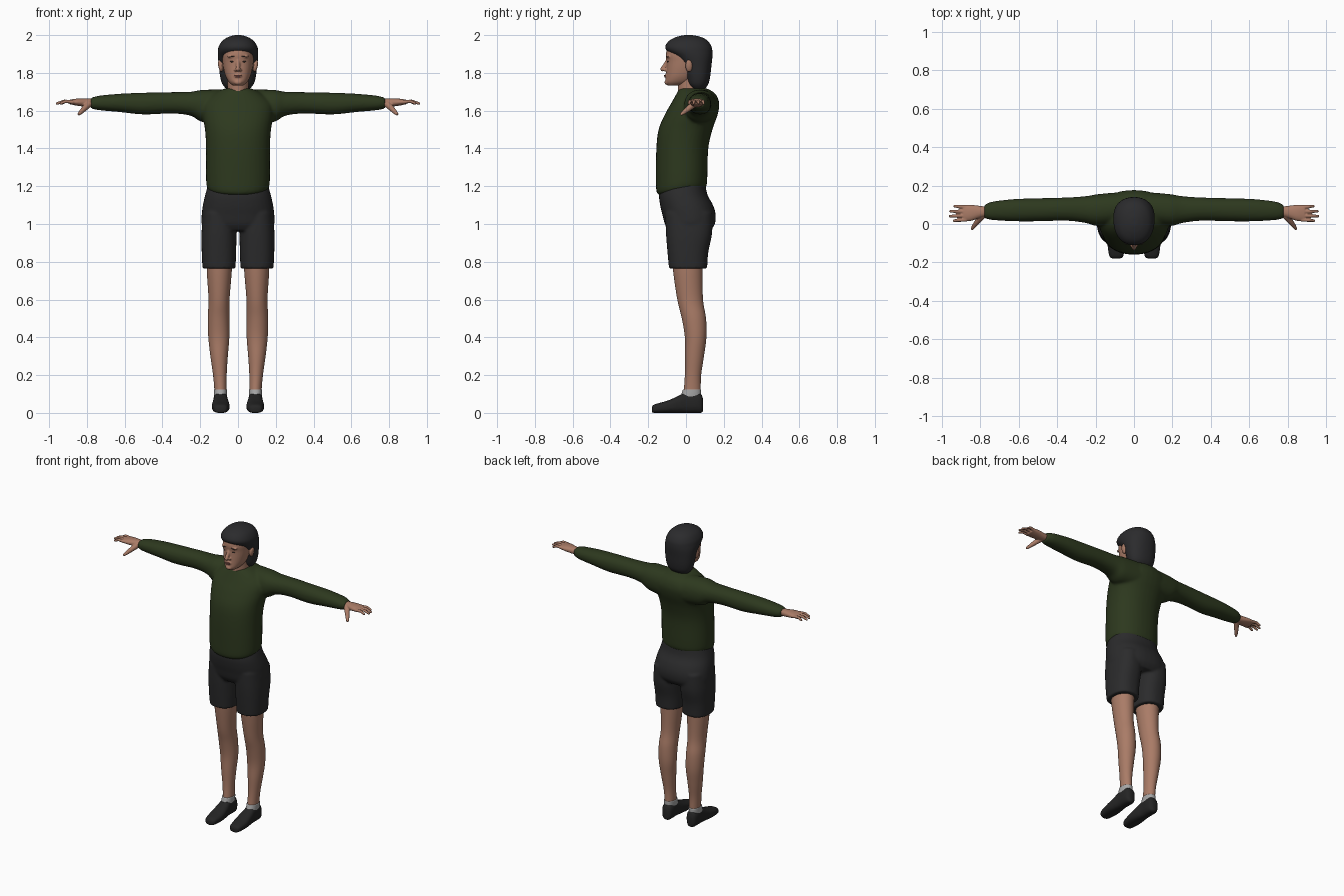
import bpy, bmesh, math
from mathutils import Matrix, Vector
from mathutils.bvhtree import BVHTree

cube = bpy.data.objects.get("Cube")
if cube:
    bpy.data.objects.remove(cube, do_unlink=True)


def material(name, r, g, b):
    mat = bpy.data.materials.new(name)
    mat.use_nodes = True
    mat.diffuse_color = (r, g, b, 1)
    shader = mat.node_tree.nodes["Principled BSDF"]
    shader.inputs["Base Color"].default_value = (r, g, b, 1)
    shader.inputs["Roughness"].default_value = 0.8
    return mat


SKIN = material("skin", .40, .20, .135)
GREEN = material("dark green knit", .026, .040, .013)
CLOTH = material("charcoal cloth", .024, .024, .025)
HAIR = material("black hair", .024, .024, .026)
SHOE = material("black shoe", .018, .018, .018)
GREY = material("light grey", .38, .38, .38)
LIPS = material("lip", .27, .10, .08)
EYE = material("dark eye", .05, .035, .03)


def catmull(rows, steps=5):
    """Smoothly resample rows of numbers."""
    out = []
    for i in range(len(rows) - 1):
        a, b, c, d = (rows[max(0, min(len(rows) - 1, i + k))] for k in (-1, 0, 1, 2))
        for s in range(steps):
            t = s / steps
            out.append([q + t / 2 * (r - p + t * (2 * p - 5 * q + 4 * r - w + t * (3 * (q - r) + w - p)))
                        for p, q, r, w in zip(a, b, c, d)])
    return out + [list(rows[-1])]


def loft(bm, axis, rows, side=1, power=2.2, segments=36):
    """Skin rings given as (position, u low, u high, v low, v high) along an axis."""
    place = {"x": lambda t, u, v: (side * t, u, v),
             "y": lambda t, u, v: (side * u, t, v),
             "z": lambda t, u, v: (side * u, v, t)}[axis]

    def bulge(value):
        return math.copysign(abs(value) ** (2 / power), value)

    rings = []
    for t, ulo, uhi, vlo, vhi in catmull(rows):
        ring = []
        for k in range(segments):
            angle = math.tau * k / segments
            u = (ulo + uhi) / 2 + (uhi - ulo) / 2 * bulge(math.cos(angle))
            v = (vlo + vhi) / 2 + (vhi - vlo) / 2 * bulge(math.sin(angle))
            ring.append(bm.verts.new(place(t, u, v)))
        rings.append(ring)
    for low, high in zip(rings, rings[1:]):
        for k in range(segments):
            n = (k + 1) % segments
            bm.faces.new((low[k], low[n], high[n], high[k]))
    bm.faces.new(rings[0])
    bm.faces.new(rings[-1])


def body(bm, rows, **options):
    """Upright loft symmetric in x, given as (z, half width, front, back)."""
    loft(bm, "z", [(z, -w, w, f, b) for z, w, f, b in rows], **options)


def blob(bm, centre, radii, tilt=0):
    matrix = Matrix.Translation(centre) @ Matrix.Rotation(tilt, 4, "Y") @ Matrix.Diagonal((*radii, 1))
    bmesh.ops.create_uvsphere(bm, u_segments=20, v_segments=12, radius=1, matrix=matrix)


def tube(bm, points, r0, r1):
    """Tapered chain of rounded pieces."""
    points = [Vector(p) for p in points]
    radii = [r0 + (r1 - r0) * i / (len(points) - 1) for i in range(len(points))]
    for p, r in zip(points, radii):
        blob(bm, p, (r, r, r))
    for p, q, a, b in zip(points, points[1:], radii, radii[1:]):
        matrix = Matrix.Translation((p + q) / 2) @ (q - p).to_track_quat("Z", "Y").to_matrix().to_4x4()
        bmesh.ops.create_cone(bm, cap_ends=True, segments=16, radius1=a, radius2=b,
                              depth=(q - p).length, matrix=matrix)


def finish(bm, name, mats, voxel=0, relax=5, cuts=(), rule=None):
    """Make the object, optionally fuse its pieces, then cut and colour its faces."""
    bmesh.ops.recalc_face_normals(bm, faces=bm.faces[:])
    mesh = bpy.data.meshes.new(name)
    bm.to_mesh(mesh)
    obj = bpy.data.objects.new(name, mesh)
    bpy.context.collection.objects.link(obj)
    if voxel:
        fuse = obj.modifiers.new("fuse", "REMESH")
        fuse.mode, fuse.voxel_size = "VOXEL", voxel
        soften = obj.modifiers.new("soften", "SMOOTH")
        soften.factor, soften.iterations = 0.5, relax
        bpy.context.view_layer.update()
        graph = bpy.context.evaluated_depsgraph_get()
        mesh = bpy.data.meshes.new_from_object(obj.evaluated_get(graph))
        obj.modifiers.clear()
        obj.data = mesh
    bm.clear()
    bm.from_mesh(mesh)
    for point, normal in cuts:
        bmesh.ops.bisect_plane(bm, geom=bm.verts[:] + bm.edges[:] + bm.faces[:],
                               plane_co=point, plane_no=normal)
    for face in bm.faces:
        face.smooth = True
        face.material_index = rule(face.calc_center_median()) if rule else 0
    bm.to_mesh(mesh)
    mesh.materials.clear()
    for mat in mats:
        mesh.materials.append(mat)
    return obj


# Sweater: torso and sleeves fused, with a V neckline and a drooping hem
bm = bmesh.new()
body(bm, [(1.18, .145, -.135, .09), (1.20, .164, -.155, .108), (1.25, .169, -.159, .113),
          (1.4, .169, -.157, .118), (1.5, .175, -.145, .14), (1.58, .188, -.112, .168),
          (1.64, .185, -.078, .176), (1.69, .13, -.05, .155), (1.718, .07, -.035, .11)])
for v in bm.verts:
    v.co.z -= .035 * max(0, -v.co.y / .16) * max(0, min(1, (1.3 - v.co.z) / .1))
for side in (1, -1):
    loft(bm, "x", [(.08, .0, .165, 1.53, 1.712), (.19, -.01, .155, 1.54, 1.71), (.25, .005, .145, 1.573, 1.70),
                   (.35, .017, .138, 1.585, 1.698), (.5, .014, .134, 1.58, 1.695), (.62, .014, .13, 1.592, 1.69),
                   (.73, .02, .118, 1.602, 1.68), (.765, .026, .106, 1.608, 1.672), (.78, .03, .1, 1.612, 1.668)],
         side=side)
notch = 1.668
finish(bm, "sweater", [GREEN, SKIN], .008, 6,
       cuts=[((0, 0, notch), (s * .8, 0, -1)) for s in (1, -1)],
       rule=lambda c: int(c.z > notch + abs(c.x) * .8 and c.y < .01 and abs(c.x) < .06))

# Shorts with the shirt tail above the waistband
bm = bmesh.new()
body(bm, [(1.24, .15, -.13, .1), (1.16, .172, -.143, .112), (1.1, .186, -.137, .143),
          (1.05, .192, -.125, .157), (1.0, .192, -.112, .153), (.965, .17, -.09, .13)], power=2.3)
for side in (1, -1):
    loft(bm, "z", [(1.06, .01, .185, -.11, .14), (.95, .008, .193, -.106, .138),
                   (.85, .01, .192, -.098, .118), (.764, .013, .188, -.09, .112)], side=side, power=2.4)
waist = 1.105
finish(bm, "shorts", [CLOTH, GREEN], .008, 4, cuts=[((0, 0, waist), (0, 0, 1))],
       rule=lambda c: int(c.z > waist))

for side, word in ((1, "left"), (-1, "right")):
    # Bare leg
    bm = bmesh.new()
    loft(bm, "z", [(.85, .03, .165, -.075, .09), (.75, .033, .165, -.068, .088), (.6, .045, .156, -.046, .09),
                   (.5, .046, .16, -.022, .106), (.4, .046, .157, -.006, .108), (.3, .054, .146, -.006, .095),
                   (.2, .06, .132, -.006, .08), (.12, .06, .125, -.012, .078), (.06, .06, .125, -.02, .078)],
         side=side, power=2)
    finish(bm, word + "_leg", [SKIN])

    # Short sock
    bm = bmesh.new()
    loft(bm, "z", [(.05, .06, .124, -.05, .076), (.09, .058, .127, -.028, .08), (.125, .058, .127, -.016, .08)],
         side=side)
    finish(bm, word + "_sock", [GREY])

    # Shoe with a pale sole edge, tongue and side panel
    bm = bmesh.new()
    loft(bm, "y", [(-.18, .074, .11, .004, .03), (-.166, .056, .128, 0, .045), (-.1, .045, .138, 0, .064),
                   (-.04, .049, .134, 0, .09), (0, .055, .13, 0, .11), (.05, .054, .13, 0, .11),
                   (.078, .06, .124, 0, .102), (.09, .075, .11, .008, .075)], side=side, power=2.6)

    def shoe_colour(c):
        sole = .008 < c.z < .018
        tongue = abs(abs(c.x) - .092) < .022 and -.095 < c.y < 0 and c.z > .045
        panel = .03 < c.z < .06 and -.06 < c.y + c.z < .0 and abs(abs(c.x) - .092) > .03
        return int(sole or tongue or panel)

    finish(bm, word + "_shoe", [SHOE, GREY],
           cuts=[((0, 0, z), (0, 0, 1)) for z in (.008, .018, .03, .06)]
           + [((side * x, 0, 0), (1, 0, 0)) for x in (.07, .114)]
           + [((0, y, 0), (0, 1, 1)) for y in (-.06, 0)], rule=shoe_colour)

    # Hand with four fingers and a lowered thumb
    bm = bmesh.new()
    loft(bm, "x", [(.75, .043, .088, 1.62, 1.662), (.8, .032, .094, 1.62, 1.664),
                   (.85, .016, .1, 1.626, 1.664), (.89, .016, .098, 1.634, 1.658)], side=side)
    for y, tip in ((.022, .944), (.043, .964), (.065, .962), (.088, .94)):
        spread = y + (y - .055) * .15
        tube(bm, [(side * .875, y, 1.646), (side * (tip + .88) / 2, (y + spread) / 2, 1.65),
                  (side * (tip - .006), spread, 1.638)], .0105, .007)
    tube(bm, [(side * .79, .042, 1.634), (side * .815, .012, 1.61),
              (side * .832, -.01, 1.592), (side * .842, -.024, 1.582)], .018, .008)
    finish(bm, word + "_hand", [SKIN], .0035, 3)

# Neck
bm = bmesh.new()
body(bm, [(1.64, .062, -.04, .1), (1.7, .056, -.042, .088), (1.8, .055, -.045, .08)], power=2)
finish(bm, "neck", [SKIN])

# Head with nose, brow ridge, chin and ears
bm = bmesh.new()
body(bm, [(1.732, .025, -.095, -.03), (1.75, .048, -.108, .03), (1.78, .065, -.106, .06),
          (1.82, .076, -.104, .09), (1.86, .082, -.103, .11), (1.9, .083, -.106, .11),
          (1.94, .074, -.092, .1), (1.97, .045, -.05, .07)])
tube(bm, [(0, -.097, 1.868), (0, -.11, 1.842), (0, -.124, 1.82)], .009, .0125)
blob(bm, (0, -.1, 1.75), (.022, .014, .014))
blob(bm, (0, -.1, 1.784), (.024, .013, .014))
for side in (1, -1):
    blob(bm, (side * .012, -.108, 1.815), (.009, .012, .008))
    blob(bm, (side * .032, -.092, 1.887), (.026, .012, .008))
    blob(bm, (side * .093, .016, 1.838), (.012, .02, .034), side * .15)
finish(bm, "head", [SKIN], .004, 4)
surface = BVHTree.FromBMesh(bm)


def face_detail(name, mat, spots):
    """Thin ovals laid on the face, as (x, z, width, height, tilt)."""
    detail = bmesh.new()
    for x, z, width, height, tilt in spots:
        hit = surface.ray_cast(Vector((x, -1, z)), Vector((0, 1, 0)))[0]
        blob(detail, hit, (width, .004, height), tilt)
    finish(detail, name, [mat])


face_detail("lips", LIPS, [(0, 1.786, .02, .0035, 0), (0, 1.779, .017, .004, 0)])
face_detail("eyes", EYE, [(s * .032, 1.86, .011, .004, 0) for s in (1, -1)])
face_detail("eyebrows", EYE, [(s * .034, 1.886, .017, .0025, s * .12) for s in (1, -1)])

# Hair: a cap that covers the crown and hangs behind the ears
bm = bmesh.new()
body(bm, [(1.715, .062, .03, .1), (1.74, .083, .008, .118), (1.78, .095, -.004, .128), (1.84, .102, -.022, .135),
          (1.885, .107, -.062, .14), (1.915, .107, -.1, .14), (1.94, .102, -.11, .135), (1.97, .083, -.09, .115),
          (1.99, .052, -.052, .08), (2.0, .018, -.01, .035)])
finish(bm, "hair", [HAIR], .006, 3)
